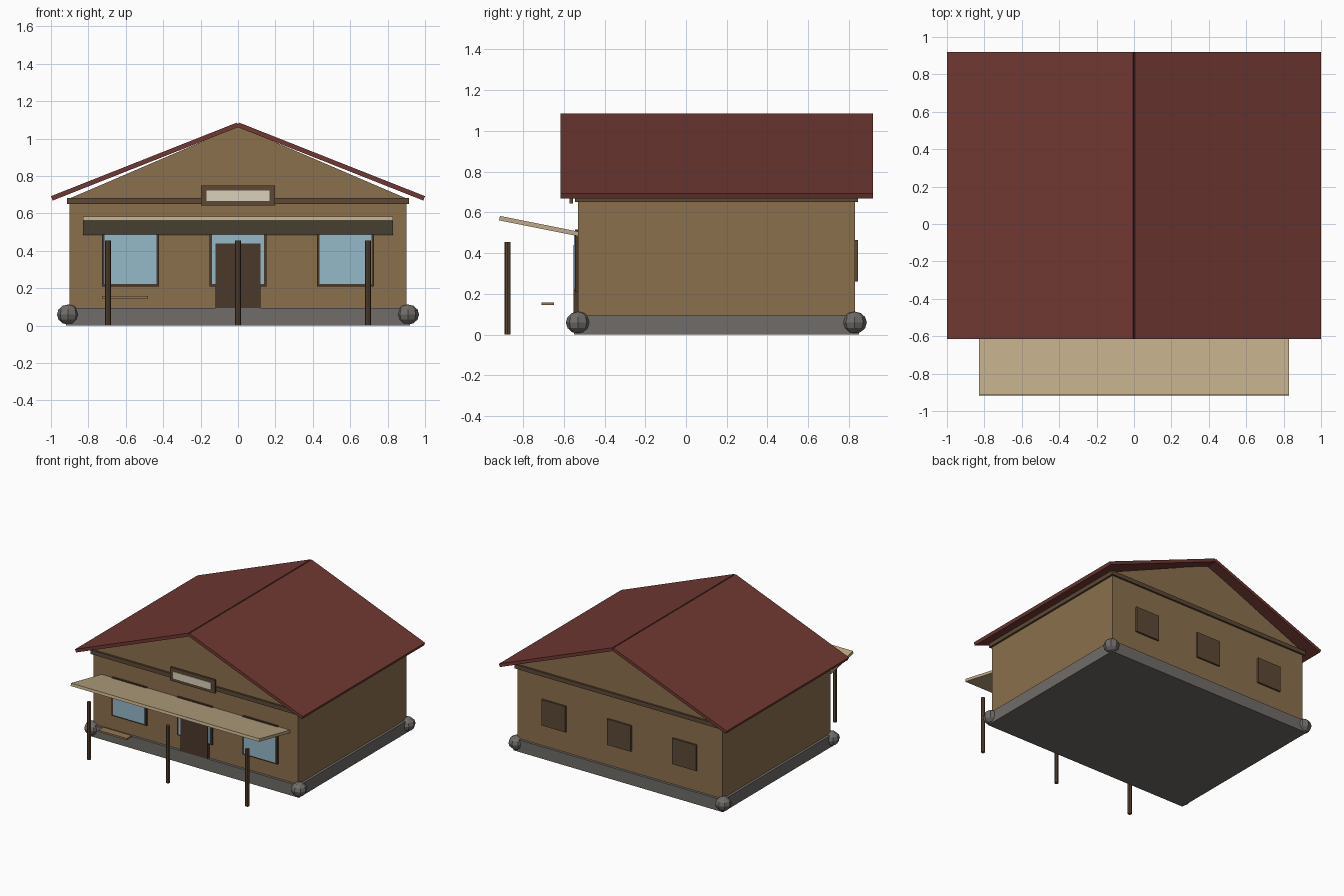
import bpy, bmesh
from math import atan2, hypot
from mathutils import Matrix

if "Cube" in bpy.data.objects:
    bpy.data.objects.remove(bpy.data.objects["Cube"])


def material(name, r, g, b):
    m = bpy.data.materials.new(name)
    m.diffuse_color = (r, g, b, 1)
    m.use_nodes = True
    m.node_tree.nodes["Principled BSDF"].inputs["Base Color"].default_value = m.diffuse_color
    return m


WALL = material("tan_wall", 0.26, 0.16, 0.075)
ROOF = material("red_roof", 0.16, 0.04, 0.032)
DARK = material("dark_wood", 0.07, 0.04, 0.025)
BEAM = material("beam_wood", 0.11, 0.065, 0.035)
PALE = material("pale_wood", 0.52, 0.40, 0.24)
GLASS = material("blue_glass", 0.30, 0.48, 0.58)
STONE = material("stone", 0.16, 0.15, 0.14)
CREAM = material("cream", 0.70, 0.64, 0.50)
BENCH = material("bench_wood", 0.30, 0.18, 0.09)


def finish(name, bm, mat):
    bmesh.ops.recalc_face_normals(bm, faces=bm.faces)
    me = bpy.data.meshes.new(name)
    bm.to_mesh(me)
    bm.free()
    me.materials.append(mat)
    ob = bpy.data.objects.new(name, me)
    bpy.context.collection.objects.link(ob)
    return ob


def box(name, x, y, z, mat):
    """Box from (min, max) ranges."""
    bm = bmesh.new()
    bmesh.ops.create_cube(bm, size=1)
    for v in bm.verts:
        for i, r in enumerate((x, y, z)):
            v.co[i] = r[0] if v.co[i] < 0 else r[1]
    return finish(name, bm, mat)


def slab(name, size, loc, axis, angle, mat):
    """Tilted board."""
    bm = bmesh.new()
    bmesh.ops.create_cube(bm, size=1)
    bmesh.ops.scale(bm, vec=size, verts=bm.verts)
    bm.transform(Matrix.Translation(loc) @ Matrix.Rotation(angle, 4, axis))
    return finish(name, bm, mat)


# Foundation, walls and eave beam
box("foundation", (-0.92, 0.92), (-0.55, 0.85), (0, 0.095), STONE)
box("walls", (-0.9, 0.9), (-0.53, 0.83), (0.09, 0.655), WALL)
box("eave_beam", (-0.915, 0.915), (-0.545, 0.845), (0.65, 0.683), BEAM)

# Gable prism
bm = bmesh.new()
tri = bm.faces.new([bm.verts.new((x, -0.53, z)) for x, z in ((-0.9, 0.68), (0.9, 0.68), (0, 1.066))])
ext = bmesh.ops.extrude_face_region(bm, geom=[tri])["geom"]
bmesh.ops.translate(bm, vec=(0, 1.36, 0), verts=[v for v in ext if isinstance(v, bmesh.types.BMVert)])
if not tri.is_valid or len(bm.faces) < 5:
    bmesh.ops.holes_fill(bm, edges=bm.edges)
finish("gable", bm, WALL)

# Roof slopes
run, drop = 0.9955, 0.394
for side, s in (("left", -1), ("right", 1)):
    slab(f"roof_{side}", (hypot(run, drop), 1.535, 0.025), (s * run / 2, 0.1515, 1.074 - drop / 2),
         'Y', s * atan2(drop, run), ROOF)

# Awning, rising towards its outer edge
slab("awning", (1.655, 0.395, 0.022), (0, -0.722, 0.533), 'X', -atan2(0.077, 0.385), PALE)

# Awning posts
for i, x in enumerate((-0.695, 0, 0.695)):
    bm = bmesh.new()
    bmesh.ops.create_cone(bm, cap_ends=True, segments=8, radius1=0.015, radius2=0.015, depth=0.455,
                          matrix=Matrix.Translation((x, -0.876, 0.2275)))
    finish(f"awning_post_{i}", bm, BEAM)

# Front windows and back shutters
for i, x in enumerate((-0.575, 0, 0.575)):
    box(f"window_frame_{i}", (x - 0.153, x + 0.153), (-0.545, -0.525), (0.21, 0.515), DARK)
    box(f"window_glass_{i}", (x - 0.14, x + 0.14), (-0.549, -0.53), (0.222, 0.503), GLASS)
    box(f"back_shutter_{i}", (x - 0.105, x + 0.105), (0.825, 0.844), (0.26, 0.465), BEAM)

# Door
box("door", (-0.12, 0.12), (-0.553, -0.525), (0.095, 0.44), DARK)

# Blank sign board
box("sign_frame", (-0.197, 0.197), (-0.573, -0.556), (0.643, 0.748), BEAM)
box("sign_panel", (-0.168, 0.168), (-0.577, -0.565), (0.667, 0.722), CREAM)

# Bench board
box("bench_seat", (-0.727, -0.48), (-0.71, -0.648), (0.144, 0.158), BENCH)

# Corner stones
for x in (-0.908, 0.908):
    for y in (-0.53, 0.828):
        bm = bmesh.new()
        bmesh.ops.create_uvsphere(bm, u_segments=8, v_segments=6, radius=0.06)
        bmesh.ops.scale(bm, vec=(1, 1, 0.9), verts=bm.verts)
        bmesh.ops.translate(bm, vec=(x, y, 0.059), verts=bm.verts)
        finish(f"corner_stone_{'left' if x < 0 else 'right'}_{'front' if y < 0 else 'back'}", bm, STONE)
